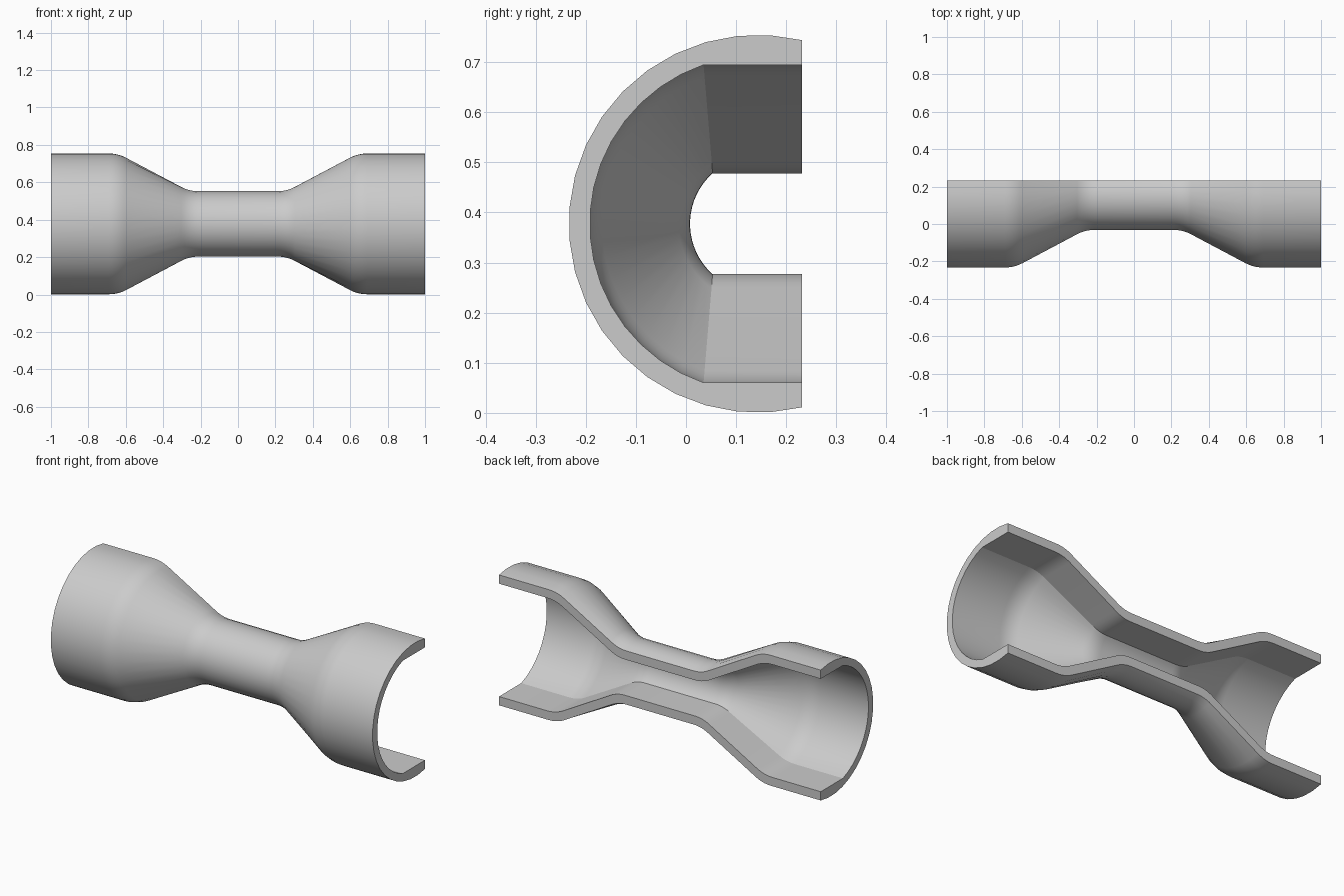
import bpy, bmesh, math

if "Cube" in bpy.data.objects:
    bpy.data.objects.remove(bpy.data.objects["Cube"])

YC, ZC, YB = 0.143, 0.3775, 0.232      # axis position and the cut plane at the back
NO, NI = 21, 17                        # sides of outer and inner arcs

# rounded half profile: throat -> cone -> wide mouth, as (x, radius)
def half_profile(x0, r0, x1, r1, t=0.05, steps=5):
    pts = []
    L = math.hypot(x1 - x0, r1 - r0)
    dx, dr = (x1 - x0) / L * t, (r1 - r0) / L * t
    for a, b, c in (((x0 - t, r0), (x0, r0), (x0 + dx, r0 + dr)),
                    ((x1 - dx, r1 - dr), (x1, r1), (x1 + t, r1))):
        for i in range(steps + 1):
            u = i / steps
            pts.append(tuple((1-u)**2 * a[k] + 2*u*(1-u) * b[k] + u*u * c[k] for k in (0, 1)))
    return pts + [(1.0, r1)]

def full_profile(*args):
    h = half_profile(*args)
    return [(-x, r) for x, r in reversed(h)] + h

outer = full_profile(0.26, 0.175, 0.64, 0.377)
inner = full_profile(0.27, 0.135, 0.65, 0.335)

# closed C-shaped section at one station
def section(o, i):
    pts = []
    amax = math.pi / 2 + math.asin((YB - YC) / o[1])
    for k in range(NO + 1):
        a = amax * (2 * k / NO - 1)
        pts.append((o[0], YC - o[1] * math.cos(a), ZC + o[1] * math.sin(a)))
    d = 0.09 + 0.09 * (i[1] - 0.135)   # where the inner arc turns into a flat wall
    b = math.acos(d / i[1])
    h = i[1] * math.sin(b)
    pts.append((i[0], YB, ZC + h))
    for k in range(NI + 1):
        a = b * (1 - 2 * k / NI)
        pts.append((i[0], YC - i[1] * math.cos(a), ZC + i[1] * math.sin(a)))
    pts.append((i[0], YB, ZC - h))
    return pts

bm = bmesh.new()
rings = [[bm.verts.new(p) for p in section(o, i)] for o, i in zip(outer, inner)]
n = len(rings[0])
for a, b in zip(rings, rings[1:]):
    for k in range(n):
        bm.faces.new((a[k], a[(k + 1) % n], b[(k + 1) % n], b[k]))
bm.faces.new(rings[0])
bm.faces.new(list(reversed(rings[-1])))
bmesh.ops.recalc_face_normals(bm, faces=bm.faces)

# smooth shading with crisp rims and crisp flat-wall edges
for f in bm.faces:
    f.smooth = True
for e in bm.edges:
    if e.calc_face_angle(0) > math.radians(30):
        e.smooth = False
for a, b in zip(rings, rings[1:]):
    for k in (NO + 2, n - 2):
        bm.edges.get((a[k], b[k])).smooth = False

mesh = bpy.data.meshes.new("half_pipe")
bm.to_mesh(mesh)
bm.free()
mat = bpy.data.materials.new("light grey")
mat.diffuse_color = (0.6, 0.6, 0.6, 1)
mat.use_nodes = True
mat.node_tree.nodes["Principled BSDF"].inputs["Base Color"].default_value = mat.diffuse_color
mesh.materials.append(mat)
obj = bpy.data.objects.new("half_pipe", mesh)
bpy.context.collection.objects.link(obj)
